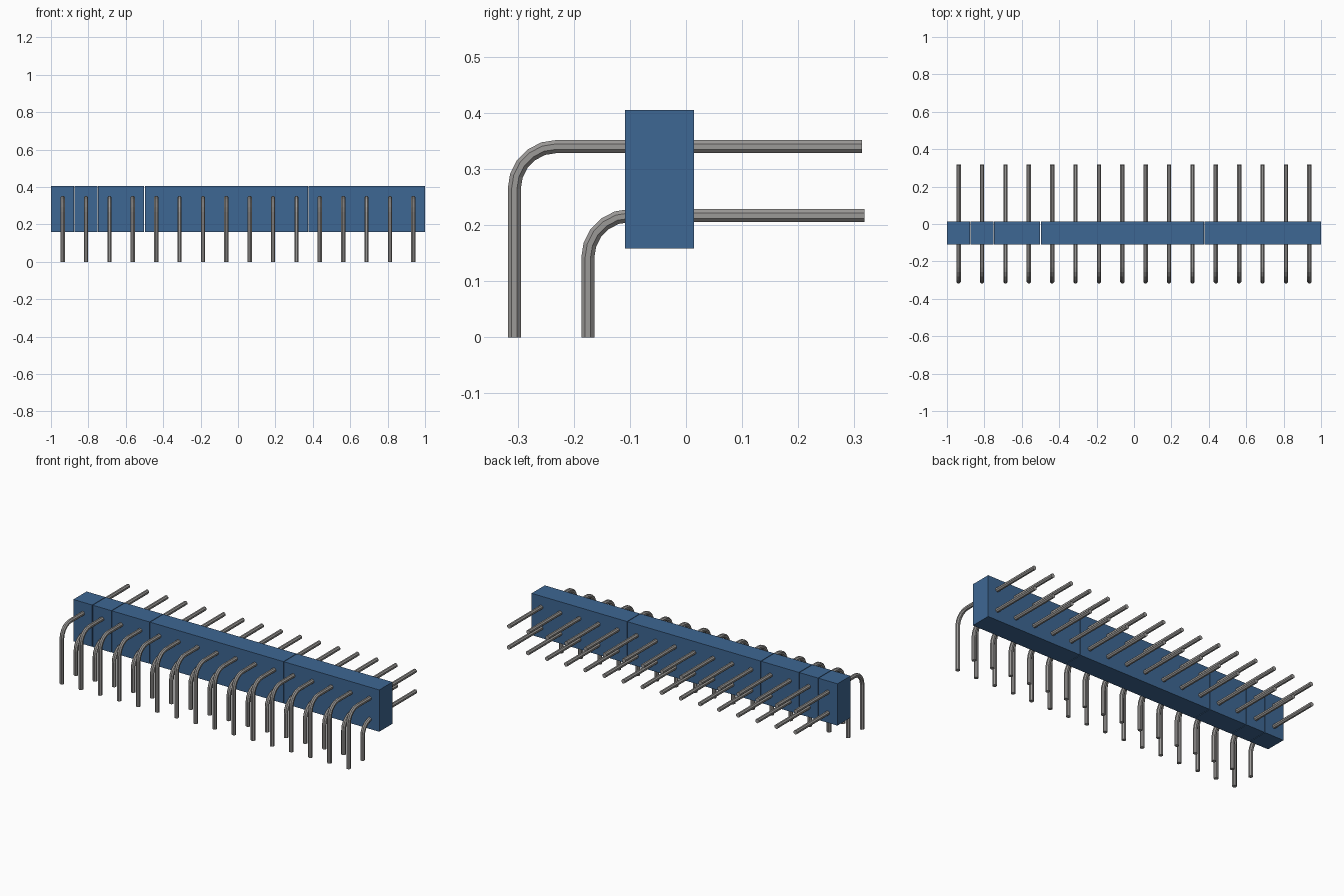
import bpy, bmesh, math
from mathutils import Vector

cube = bpy.data.objects.get("Cube")
if cube:
    bpy.data.objects.remove(cube, do_unlink=True)


def material(name, color):
    m = bpy.data.materials.new(name)
    m.use_nodes = True
    m.diffuse_color = color
    m.node_tree.nodes["Principled BSDF"].inputs["Base Color"].default_value = color
    return m


BLUE = material("blue plastic", (0.048, 0.135, 0.292, 1))
GREY = material("grey metal", (0.33, 0.32, 0.31, 1))

PITCH, PINS = 0.125, 16
RADIUS, SIDES = 0.0125, 8


def add_object(name, mesh, x=0):
    ob = bpy.data.objects.new(name, mesh)
    ob.location.x = x
    bpy.context.collection.objects.link(ob)
    return ob


# Housing: separate blocks in a row, with hairline gaps between them
def housing(name, x0, x1):
    bm = bmesh.new()
    bmesh.ops.create_cube(bm, size=1)
    for v in bm.verts:
        v.co.x = x1 if v.co.x > 0 else x0
        v.co.y = 0.014 if v.co.y > 0 else -0.109
        v.co.z = 0.405 if v.co.z > 0 else 0.158
    me = bpy.data.meshes.new(name)
    bm.to_mesh(me)
    bm.free()
    me.materials.append(BLUE)
    add_object(name, me)


seams = [-1, -0.875, -0.75, -0.5, 0.375, 1]
GAP = 0.0018
for i, (a, b) in enumerate(zip(seams, seams[1:])):
    housing(f"housing_block_{i + 1}", a + (GAP if i else 0), b - (GAP if b < 1 else 0))


# Bent pin: a ring of points swept along an L-shaped path in the y-z plane
def pin_mesh(name, y_foot, z_bar, y_tip, bend=0.075, steps=5):
    path = [Vector((0, y_foot, 0))]
    for k in range(steps + 1):
        a = math.pi / 2 * k / steps
        path.append(Vector((0, y_foot + bend * (1 - math.cos(a)),
                            z_bar - bend * (1 - math.sin(a)))))
    path.append(Vector((0, y_tip, z_bar)))
    bm = bmesh.new()
    rings = []
    for i, p in enumerate(path):
        d0 = (p - path[i - 1]).normalized() if i else (path[1] - p).normalized()
        d1 = (path[i + 1] - p).normalized() if i < len(path) - 1 else d0
        t = (d0 + d1).normalized()
        side = Vector((0, -t.z, t.y)) / max(t.dot(d0), 0.5)   # mitred width
        rings.append([bm.verts.new(p + RADIUS * (
            Vector((math.cos(a), 0, 0)) + side * math.sin(a)))
            for a in (2 * math.pi * (j + 0.5) / SIDES for j in range(SIDES))])
    for r0, r1 in zip(rings, rings[1:]):
        for j in range(SIDES):
            k = (j + 1) % SIDES
            bm.faces.new((r0[j], r0[k], r1[k], r1[j]))
    bm.faces.new(rings[0])
    bm.faces.new(rings[-1])
    bmesh.ops.recalc_face_normals(bm, faces=bm.faces)
    me = bpy.data.meshes.new(name)
    bm.to_mesh(me)
    bm.free()
    me.materials.append(GREY)
    return me


# Two rows of pins through the housing
upper = pin_mesh("upper_pin", -0.306, 0.340, 0.314)
lower = pin_mesh("lower_pin", -0.175, 0.217, 0.318)
for i in range(PINS):
    x = (i - (PINS - 1) / 2) * PITCH
    add_object(f"upper_pin_{i + 1}", upper, x)
    add_object(f"lower_pin_{i + 1}", lower, x)
